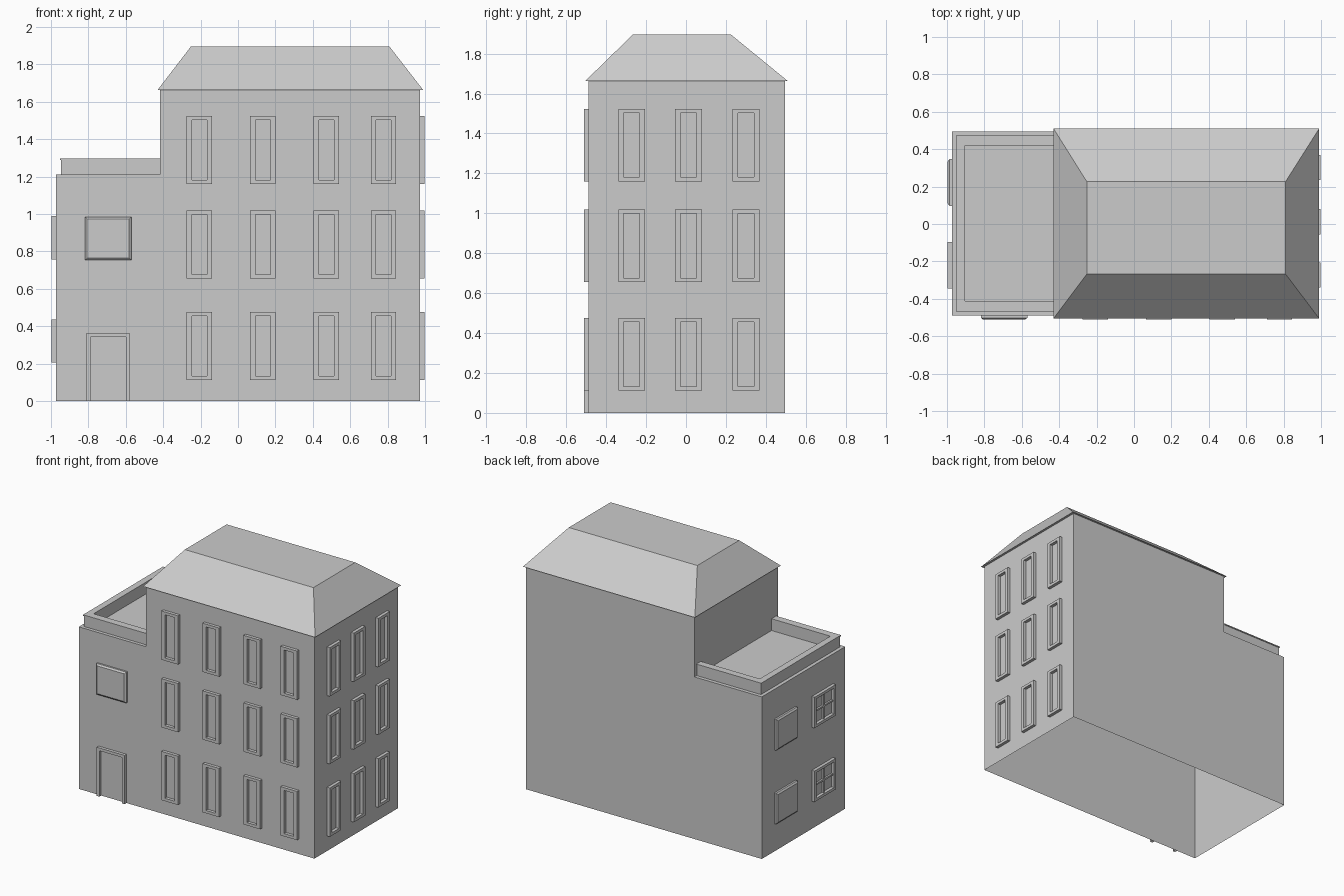
import bpy, bmesh

if "Cube" in bpy.data.objects:
    bpy.data.objects.remove(bpy.data.objects["Cube"])

YF, YB = -0.488, 0.495          # front and back wall planes
XL, XR = -0.973, 0.973          # left and right wall planes
DEPTH = 0.023                   # how far frames stand out


def make(name, build):
    bm = bmesh.new()
    build(bm)
    bmesh.ops.recalc_face_normals(bm, faces=bm.faces[:])
    mesh = bpy.data.meshes.new(name)
    bm.to_mesh(mesh)
    bm.free()
    ob = bpy.data.objects.new(name, mesh)
    bpy.context.collection.objects.link(ob)
    return ob


def bridge(bm, a, b, skip=()):
    n = len(a)
    for i in range(n):
        if i not in skip:
            bm.faces.new((a[i], a[(i + 1) % n], b[(i + 1) % n], b[i]))


# Maps from wall coordinates (across, up, outward) to world space
WALLS = {
    "front": lambda u, v, d: (u, YF - d, v),
    "right": lambda u, v, d: (XR + d, u, v),
    "left": lambda u, v, d: (XL - d, u, v),
}


def rect(bm, wall, u0, u1, v0, v1, d):
    f = WALLS[wall]
    return [bm.verts.new(f(u, v, d))
            for u, v in ((u0, v0), (u1, v0), (u1, v1), (u0, v1))]


def frame(name, wall, cu, w, v0, v1, bu, bv, open_bottom=False):
    """Raised surround with the wall showing as the pane."""
    def build(bm):
        u0, u1 = cu - w / 2, cu + w / 2
        i0 = v0 if open_bottom else v0 + bv
        inner = (u0 + bu, u1 - bu, i0, v1 - bv)
        loops = [rect(bm, wall, u0, u1, v0, v1, 0),
                 rect(bm, wall, u0, u1, v0, v1, DEPTH),
                 rect(bm, wall, *inner, DEPTH),
                 rect(bm, wall, *inner, 0)]
        for a, b in zip(loops, loops[1:]):
            bridge(bm, a, b, skip=(0,) if open_bottom else ())
    make(name, build)


def panel(name, wall, u0, u1, v0, v1, depth=DEPTH, taper=0.0):
    """Solid raised panel with slightly drawn-in edges."""
    def build(bm):
        a = rect(bm, wall, u0, u1, v0, v1, 0)
        b = rect(bm, wall, u0, u1, v0, v1, depth * 0.6)
        c = rect(bm, wall, u0 + taper, u1 - taper, v0 + taper, v1 - taper, depth)
        bridge(bm, a, b)
        bridge(bm, b, c)
        bm.faces.new(c)
    make(name, build)


# Building shell: stepped outline, open at the bottom and under the roof
def shell(bm):
    outline = [(XL, 0), (XR, 0), (XR, 1.663), (-0.417, 1.663), (-0.417, 1.21), (XL, 1.21)]
    f = [bm.verts.new((x, YF, z)) for x, z in outline]
    b = [bm.verts.new((x, YB, z)) for x, z in outline]
    bm.faces.new(f)
    bm.faces.new(b)
    bridge(bm, f, b, skip=(0, 2))


make("building_walls", shell)


# Hipped roof with flat top and small eaves
def roof(bm):
    def ring(x0, x1, y0, y1, z):
        return [bm.verts.new(p) for p in
                ((x0, y0, z), (x1, y0, z), (x1, y1, z), (x0, y1, z))]
    low = ring(-0.43, 0.99, -0.505, 0.51, 1.663)
    top = ring(-0.252, 0.81, -0.267, 0.226, 1.895)
    bridge(bm, low, top)
    bm.faces.new(low)
    bm.faces.new(top)


make("hipped_roof", roof)


# Parapet around the wing terrace, as a U-shaped strip with a thin coping
def parapet(bm):
    def u_loop(x, y0, y1, z):
        return [bm.verts.new(p) for p in
                ((-0.417, y0, z), (x, y0, z), (x, y1, z), (-0.417, y1, z))]
    loops = [u_loop(-0.947, -0.463, 0.468, 1.21),
             u_loop(-0.947, -0.463, 0.468, 1.29),
             u_loop(-0.952, -0.468, 0.473, 1.29),
             u_loop(-0.952, -0.468, 0.473, 1.298),
             u_loop(-0.903, -0.413, 0.42, 1.298),
             u_loop(-0.903, -0.413, 0.42, 1.21)]
    for a, b in zip(loops, loops[1:]):
        bridge(bm, a, b, skip=(3,))


make("terrace_parapet", parapet)

# Tall windows on the front and right walls
for row, v0 in enumerate((0.112, 0.655, 1.16)):
    for col, u in enumerate((-0.207, 0.133, 0.472, 0.778)):
        frame(f"front_window_{row}_{col}", "front", u, 0.136, v0, v0 + 0.364, 0.028, 0.021)
    for col, u in enumerate((-0.272, 0.012, 0.301)):
        frame(f"right_window_{row}_{col}", "right", u, 0.134, v0, v0 + 0.364, 0.027, 0.021)

# Wing windows on the left wall: barred ones near the front, closed ones behind
for row, v0 in enumerate((0.206, 0.757)):
    v1, vm = v0 + 0.231, v0 + 0.1155
    frame(f"left_window_{row}", "left", -0.22, 0.25, v0, v1, 0.02, 0.02)
    panel(f"left_upright_bar_{row}", "left", -0.226, -0.214, v0 + 0.02, v1 - 0.02, 0.014)
    panel(f"left_cross_bar_{row}", "left", -0.325, -0.115, vm - 0.006, vm + 0.006, 0.013)
    panel(f"left_closed_window_{row}", "left", 0.097, 0.347, v0, v1, taper=0.012)

# Wing front: closed window and door surround
panel("front_closed_window", "front", -0.818, -0.57, 0.753, 0.984, taper=0.012)
frame("door_frame", "front", -0.694, 0.23, 0.0, 0.364, 0.021, 0.021, open_bottom=True)
